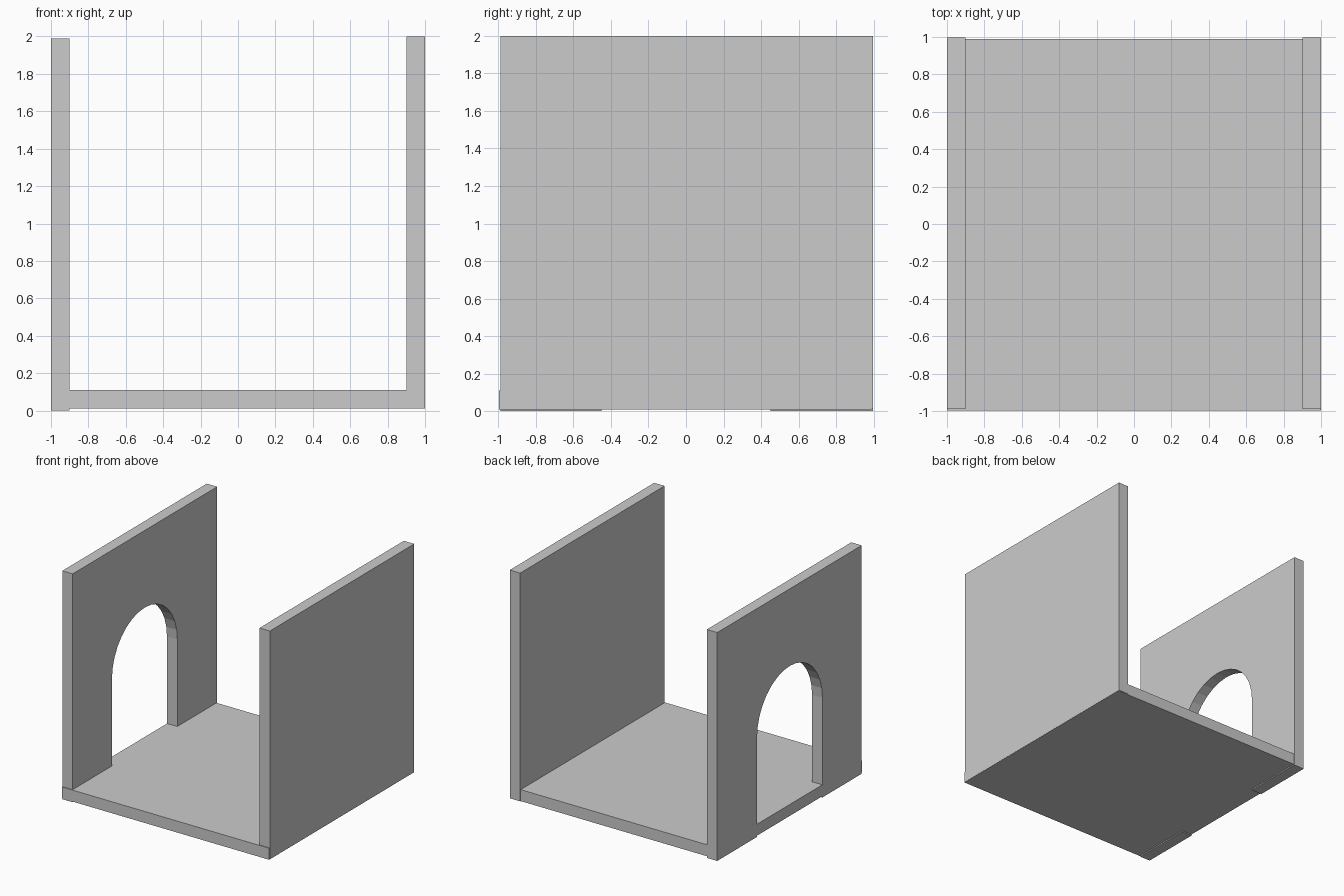
import bpy, bmesh
from math import pi, cos, sin

if "Cube" in bpy.data.objects:
    bpy.data.objects.remove(bpy.data.objects["Cube"])


def extruded_wall(name, outline, x0, x1):
    """Extrude a closed (y, z) outline from x0 to x1."""
    bm = bmesh.new()
    face = bm.faces.new([bm.verts.new((x0, y, z)) for y, z in outline])
    ext = bmesh.ops.extrude_face_region(bm, geom=[face])
    verts = [g for g in ext["geom"] if isinstance(g, bmesh.types.BMVert)]
    bmesh.ops.translate(bm, verts=verts, vec=(x1 - x0, 0, 0))
    bmesh.ops.recalc_face_normals(bm, faces=bm.faces[:])
    me = bpy.data.meshes.new(name)
    bm.to_mesh(me)
    bm.free()
    ob = bpy.data.objects.new(name, me)
    bpy.context.collection.objects.link(ob)
    return ob


def rect(y0, y1, z0, z1):
    return [(y0, z0), (y1, z0), (y1, z1), (y0, z1)]


FRONT, BACK, T = -0.99, 0.998, 0.1
R, SPRING, SEG = 0.45, 0.868, 16

# floor slab, slightly forward of the walls
extruded_wall("floor", rect(-0.998, 0.99, 0.01, 0.11), -0.999, 0.999)

# solid right wall
extruded_wall("solid_wall", rect(FRONT, BACK, 0.011, 2.0), 1 - T, 1.0)

# left wall with round-topped doorway
arch = [(-R * cos(pi * i / SEG), SPRING + R * sin(pi * i / SEG)) for i in range(SEG + 1)]
outline = ([(FRONT, 0), (-R, 0)] + arch +
           [(R, 0), (BACK, 0), (BACK, 1.99), (FRONT, 1.99)])
extruded_wall("doorway_wall", outline, -1.0, -1 + T)
